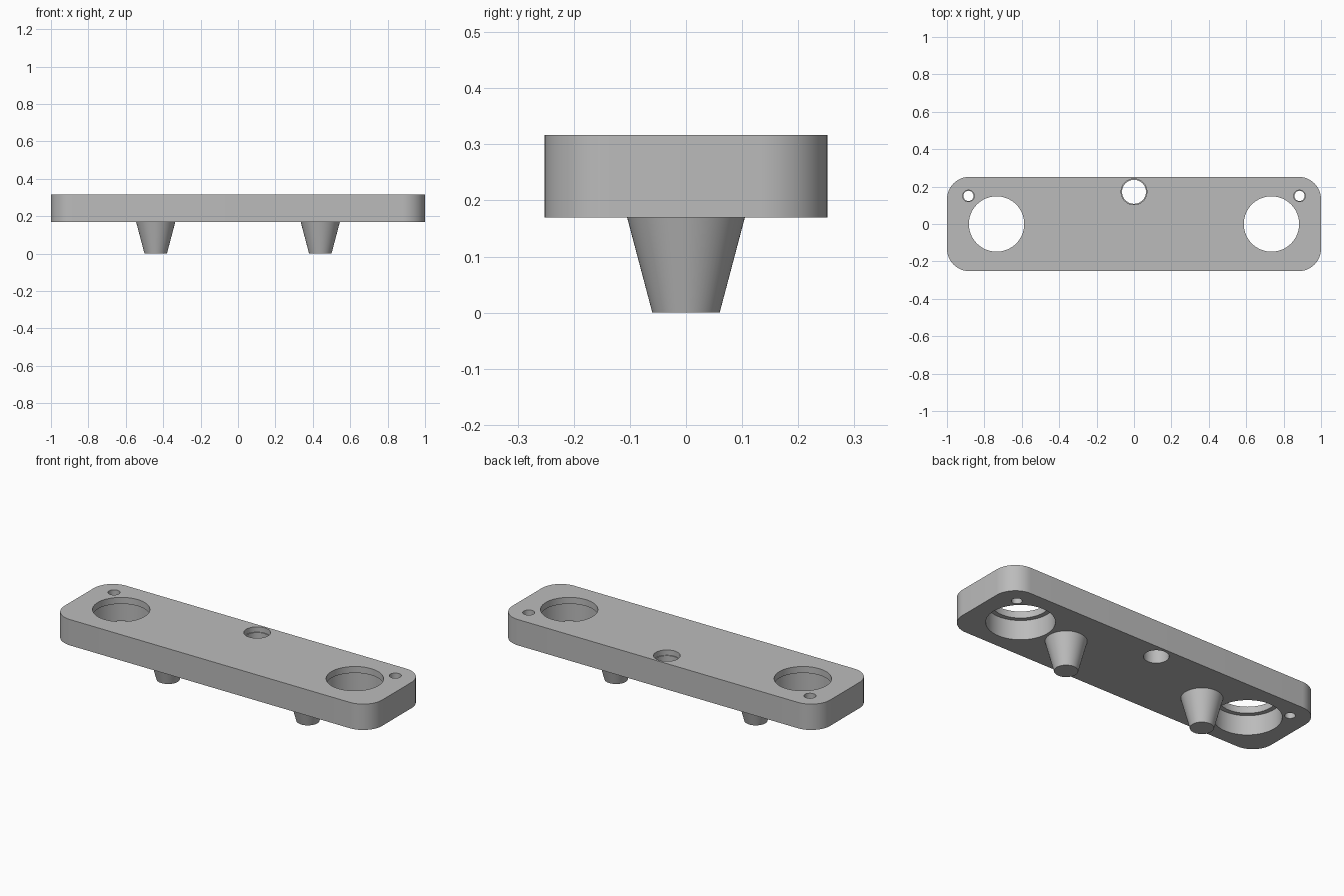
import bpy, bmesh, math

cube = bpy.data.objects.get("Cube")
if cube:
    bpy.data.objects.remove(cube, do_unlink=True)

HALF_X, HALF_Y, CORNER = 1.0, 0.252, 0.12
BOTTOM, TOP = 0.17, 0.317

grey = bpy.data.materials.new("matte grey")
grey.use_nodes = True
color = (0.5, 0.5, 0.5, 1)
grey.diffuse_color = color
grey.node_tree.nodes["Principled BSDF"].inputs["Base Color"].default_value = color


def add_object(name, bm):
    bmesh.ops.recalc_face_normals(bm, faces=bm.faces)
    mesh = bpy.data.meshes.new(name)
    bm.to_mesh(mesh)
    bm.free()
    mesh.materials.append(grey)
    obj = bpy.data.objects.new(name, mesh)
    bpy.context.collection.objects.link(obj)
    return obj


def turned(name, x, y, profile, sides=64):
    """Closed solid turned about a vertical axis from (radius, z) pairs."""
    bm = bmesh.new()
    rings = []
    for r, z in profile:
        angles = [math.tau * i / sides for i in range(sides)]
        rings.append([bm.verts.new((x + r * math.cos(a), y + r * math.sin(a), z)) for a in angles])
    for low, high in zip(rings, rings[1:]):
        for i in range(sides):
            j = (i + 1) % sides
            bm.faces.new((low[i], low[j], high[j], high[i]))
    bm.faces.new(rings[0][::-1])
    bm.faces.new(rings[-1])
    return add_object(name, bm)


def smooth(obj):
    bpy.ops.object.select_all(action="DESELECT")
    obj.select_set(True)
    bpy.context.view_layer.objects.active = obj
    bpy.ops.object.shade_smooth_by_angle(angle=math.radians(30))


# Rounded plate
bm = bmesh.new()
outline = []
for quarter, (sx, sy) in enumerate([(1, 1), (-1, 1), (-1, -1), (1, -1)]):
    for step in range(17):
        a = (quarter + step / 16) * math.pi / 2
        outline.append(bm.verts.new((sx * (HALF_X - CORNER) + CORNER * math.cos(a),
                                     sy * (HALF_Y - CORNER) + CORNER * math.sin(a), BOTTOM)))
base = bm.faces.new(outline)
side = bmesh.ops.extrude_face_region(bm, geom=[base])
for v in side["geom"]:
    if isinstance(v, bmesh.types.BMVert):
        v.co.z = TOP
plate = add_object("plate", bm)


# Stepped through holes: radius below and radius of the top lip
def hole(x, y, lower, upper, lip):
    z = TOP - lip
    cutter = turned("hole_cutter", x, y,
                    [(lower, BOTTOM - 0.05), (lower, z), (upper, z), (upper, TOP + 0.05)])
    cutter.hide_render = True
    mod = plate.modifiers.new("hole", "BOOLEAN")
    mod.operation, mod.solver, mod.object = "DIFFERENCE", "EXACT", cutter
    return cutter


cutters = [hole(0, 0.172, 0.064, 0.069, 0.03)]
for s in (-1, 1):
    cutters.append(hole(s * 0.735, 0, 0.173, 0.148, 0.037))
    cutters.append(hole(s * 0.885, 0.15, 0.027, 0.031, 0.03))

# Bake the holes and drop the cutters
bpy.context.view_layer.update()
cut = plate.evaluated_get(bpy.context.evaluated_depsgraph_get())
plate.data = bpy.data.meshes.new_from_object(cut)
plate.modifiers.clear()
for c in cutters:
    bpy.data.objects.remove(c, do_unlink=True)
smooth(plate)

# Tapered pegs
for s, label in ((-1, "right"), (1, "left")):
    smooth(turned(label + "_peg", s * 0.44, 0, [(0.06, 0), (0.105, BOTTOM)]))
